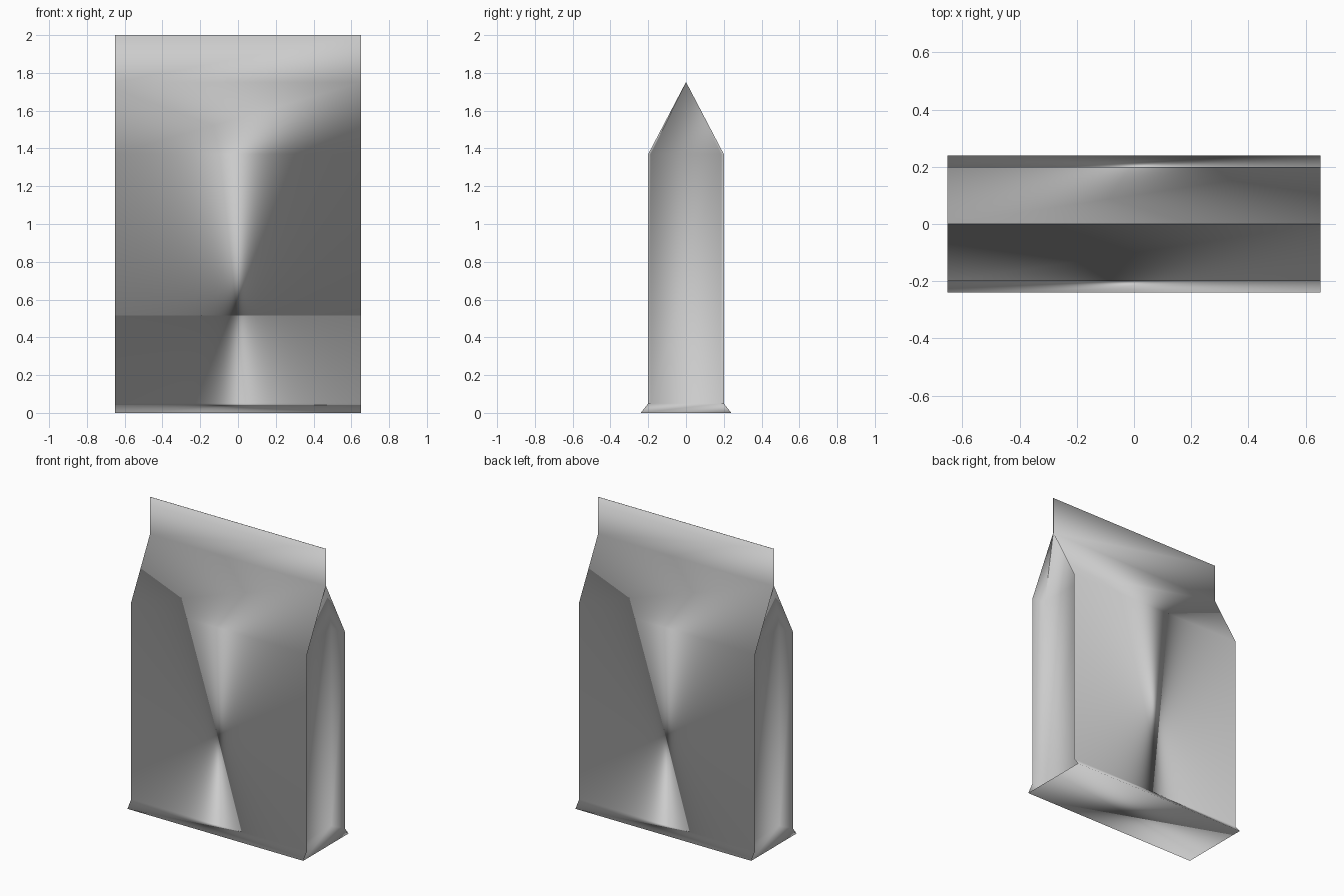
import bpy, bmesh

if "Cube" in bpy.data.objects:
    bpy.data.objects.remove(bpy.data.objects["Cube"])

# Quad-seal pouch: side walls are recessed behind thin seal fins at the four corners
HALF_W = 0.652
RECESS = 0.09      # how far the side walls sit behind the fin edges
FIN_Y = 0.187      # half depth of the recessed side walls
FLAP = 0.001       # half thickness of the sealed flap
RINGS = [(0.0, 0.24), (0.05, 0.2), (1.37, 0.2), (1.75, FLAP), (2.0, FLAP)]

grey = bpy.data.materials.new("light_grey")
grey.diffuse_color = (0.6, 0.6, 0.6, 1.0)
grey.use_nodes = True
grey.node_tree.nodes["Principled BSDF"].inputs["Base Color"].default_value = grey.diffuse_color

bm = bmesh.new()


def ring(w, d, z):
    return [bm.verts.new((sx * w, sy * d, z))
            for sx, sy in ((-1, -1), (1, -1), (1, 1), (-1, 1))]


loops = [ring(HALF_W, d, z) for z, d in RINGS]
foot, low, high, neck, top = loops
in_low = ring(HALF_W - RECESS, FIN_Y, 0.05)
in_high = ring(HALF_W - RECESS, FIN_Y, 1.37)

# Front and back: flared foot, body, sloped shoulder and sealed flap
for lo, hi in zip(loops, loops[1:]):
    for i, j in ((0, 1), (2, 3)):
        bm.faces.new((lo[i], lo[j], hi[j], hi[i]))

# Sides: ledge, recessed wall, overhang under the neck, and the fins around them
for i, j in ((1, 2), (3, 0)):
    bm.faces.new((foot[i], foot[j], in_low[j], in_low[i]))
    bm.faces.new((in_low[i], in_low[j], in_high[j], in_high[i]))
    bm.faces.new((in_high[i], in_high[j], neck[j], neck[i]))
    bm.faces.new((low[i], in_low[i], in_high[i], high[i]))
    bm.faces.new((in_low[j], low[j], high[j], in_high[j]))
    bm.faces.new((foot[i], in_low[i], low[i]))
    bm.faces.new((foot[j], low[j], in_low[j]))
    bm.faces.new((high[i], in_high[i], neck[i]))
    bm.faces.new((high[j], neck[j], in_high[j]))

# Base and top edge of the flap
bm.faces.new(foot[::-1])
bm.faces.new(top)

# Soft shading runs around every corner of the pouch
for f in bm.faces:
    f.smooth = True

mesh = bpy.data.meshes.new("pouch_bag")
bm.to_mesh(mesh)
bm.free()
mesh.materials.append(grey)
bag = bpy.data.objects.new("pouch_bag", mesh)
bpy.context.collection.objects.link(bag)
